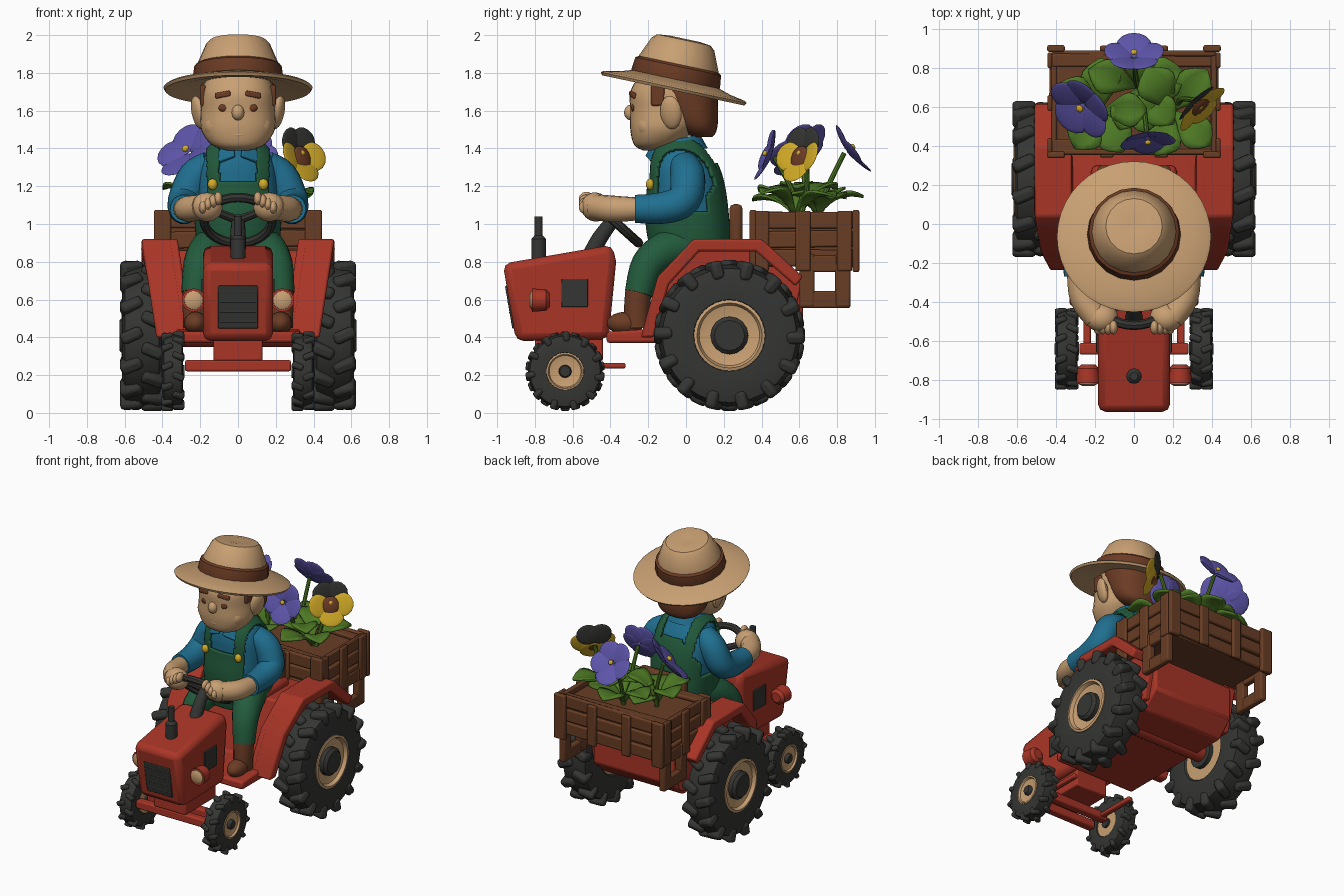
import bpy, bmesh, random
from math import sin, cos, pi, radians
from mathutils import Vector, Matrix, Euler

if "Cube" in bpy.data.objects:
    bpy.data.objects.remove(bpy.data.objects["Cube"])
random.seed(4)
made = []

def material(name, *rgb):
    m = bpy.data.materials.new(name)
    m.use_nodes = True
    m.diffuse_color = (*rgb, 1)
    m.node_tree.nodes["Principled BSDF"].inputs["Base Color"].default_value = (*rgb, 1)
    return m

RED = material("tractor red", .4, .036, .02)
DARK = material("charcoal", .035, .037, .033)
TAN = material("tan", .58, .35, .17)
WOOD = material("wood brown", .14, .047, .018)
HAIR = material("chestnut", .15, .045, .018)
BLUE = material("shirt blue", .014, .16, .28)
GREEN = material("overall green", .016, .105, .045)
LEAF = material("leaf green", .075, .19, .018)
PURPLE = material("petal purple", .11, .09, .4)
YELLOW = material("petal yellow", .65, .41, .02)

def finish(name, bm, mat, bevel=0, thick=0):
    bmesh.ops.recalc_face_normals(bm, faces=bm.faces)
    me = bpy.data.meshes.new(name)
    bm.to_mesh(me)
    bm.free()
    me.materials.append(mat)
    ob = bpy.data.objects.new(name, me)
    bpy.context.collection.objects.link(ob)
    if bevel:
        mod = ob.modifiers.new("bevel", 'BEVEL')
        mod.width, mod.segments = bevel, 2
    if thick:
        mod = ob.modifiers.new("solidify", 'SOLIDIFY')
        mod.thickness, mod.offset = thick, 0
    made.append(ob)
    return ob

def place(loc, rot=(0, 0, 0)):
    return Matrix.Translation(loc) @ Euler([radians(a) for a in rot]).to_matrix().to_4x4()

def box(name, loc, size, mat, rot=(0, 0, 0), bevel=.01):
    bm = bmesh.new()
    bmesh.ops.create_cube(bm, size=1, matrix=place(loc, rot) @ Matrix.Diagonal((*size, 1)))
    return finish(name, bm, mat, bevel)

def ball(name, M, size, mat):
    bm = bmesh.new()
    bmesh.ops.create_uvsphere(bm, u_segments=16, v_segments=10, radius=1, matrix=M @ Matrix.Diagonal((*size, 1)))
    return finish(name, bm, mat)

def prism(name, outline, x0, x1, mat, bevel=.01, lean=lambda y, z: 0):
    bm = bmesh.new()
    ends = [[bm.verts.new((x + lean(y, z), y, z)) for y, z in outline] for x in (x0, x1)]
    n = len(outline)
    for e in ends:
        bm.faces.new(e)
    for i in range(n):
        j = (i + 1) % n
        bm.faces.new((ends[0][i], ends[0][j], ends[1][j], ends[1][i]))
    return finish(name, bm, mat, bevel)

def skin(name, rings, mat, cap=True, keep=None, thick=0):
    bm = bmesh.new()
    vs = [[bm.verts.new(p) for p in r] for r in rings]
    n = len(vs[0])
    for a, b in zip(vs, vs[1:]):
        for i in range(n):
            j = (i + 1) % n
            bm.faces.new((a[i], a[j], b[j], b[i]))
    if cap:
        bm.faces.new(vs[0])
        bm.faces.new(vs[-1])
    if keep:
        drop = [f for f in bm.faces if not keep(*f.calc_center_median())]
        bmesh.ops.delete(bm, geom=drop, context='FACES')
    return finish(name, bm, mat, thick=thick)

def lathe(name, profile, M, mat, n=32, cap=True):
    return skin(name, [[M @ Vector((r * cos(2 * pi * i / n), r * sin(2 * pi * i / n), h)) for i in range(n)]
                       for r, h in profile], mat, cap)

def spline(points, k=4):
    P = [Vector(p) for p in points]
    P = [P[0]] + P + [P[-1]]
    out = []
    for a, b, c, d in zip(P, P[1:], P[2:], P[3:]):
        for j in range(k):
            t = j / k
            out.append((b * 2 + (c - a) * t + (a * 2 - b * 5 + c * 4 - d) * t * t
                        + (b * 3 - a - c * 3 + d) * t ** 3) * .5)
    return out + [P[-1]]

def loft(name, sections, mat, grow=0, k=5, n=48, **kw):
    # each section is a rounded oval: (z, y centre, x radius, y radius)
    soft = lambda v: abs(v) ** .88 * (1 if v > 0 else -1)
    return skin(name, [[((rx + grow) * soft(cos(2 * pi * i / n)), y + (ry + grow) * soft(sin(2 * pi * i / n)), z)
                        for i in range(n)] for z, y, rx, ry in spline(sections, k)], mat, **kw)

def tube(name, points, mat, n=12):
    P = spline(points)
    tan = [(P[min(i + 1, len(P) - 1)].xyz - P[max(i - 1, 0)].xyz).normalized() for i in range(len(P))]
    q, prev, rings = Vector((0, 0, 1)).rotation_difference(tan[0]), tan[0], []
    for p, t in zip(P, tan):
        q = prev.rotation_difference(t) @ q
        prev = t
        rings.append([p.xyz + q @ Vector((cos(2 * pi * i / n), sin(2 * pi * i / n), 0)) * p.w for i in range(n)])
    return skin(name, rings, mat)

# Wheels with chevron lugs
def wheel(name, loc, side, k, cap, lugs):
    M = place(loc, (0, 90 * side, 0)) @ Matrix.Scale(k, 4)
    lathe(name + "_tyre", [(.17, -.08), (.19, -.1), (.3, -.105), (.355, -.09), (.376, 0), (.355, .09), (.3, .105),
                           (.19, .1), (.17, .06)], M, DARK, 40)
    bm = bmesh.new()
    for i in range(lugs * 2):
        h = 1 if i % 2 else -1
        spot = Matrix.Rotation(pi * i / lugs, 4, 'Z') @ place((.35, 0, .056 * h), (24 * h, 0, 0))
        bmesh.ops.create_cube(bm, size=1, matrix=M @ spot @ Matrix.Diagonal((.1, .064, .12, 1)))
    finish(name + "_lugs", bm, DARK, .02 * k)
    lathe(name + "_rim", [(.18, -.09), (.188, .105), (.172, .11), (.16, .085), (.1, .07)], M, TAN)
    lathe(name + "_hub", [(cap, -.12), (cap, .1), (cap * .8, .12)], M, DARK, 16)

for s in (1, -1):
    wheel("rear_wheel", (.508 * s, .23, .41), s, 1, .1, 14)
    wheel("front_wheel", (.345 * s, -.64, .22), s, .525, .065, 11)

# Tractor body
hood = [(-.97, .79), (-.39, .89), (-.37, .8), (-.41, .39), (-.9, .38)]
prism("hood", hood, -.185, .185, RED, .04)
prism("body", [(-.42, .37), (.5, .37), (.62, .48), (.62, .72), (.42, .86), (.02, .86), (-.1, .45), (-.42, .43)],
      -.33, .33, RED, .015)
box("front_beam", (0, -.62, .34), (.26, .36, .13), RED)
for y in (-.64, -.77):
    box("front_axle", (0, y, .25), (.56, .06, .06), RED)
lathe("rear_axle", [(.06, -.45), (.06, .45)], place((0, .23, .41), (0, 90, 0)), RED, 16)
box("grille", (0, -.932, .56), (.21, .014, .23), DARK, (9.7, 0, 0), .005)
for i in range(4):
    z = .48 + .053 * i
    box("grille_slat", (0, -.915 - (z - .56) * .17, z), (.2, .05, .022), DARK, (-15, 0, 0), .004)
lathe("exhaust", [(.04, .78), (.04, .92), (.022, .94), (.022, 1.04)], place((0, -.78, 0)), DARK, 14)
fender = [(-.24, .4), (-.15, .72), (.04, .92), (.4, .92), (.62, .72), (.58, .67),
          (.37, .855), (.07, .855), (-.09, .68), (-.17, .4)]
for s in (1, -1):
    inward = lambda y, z: -.15 * s * (.92 - z) if y < 0 else 0
    prism("fender", fender, .35 * s, .51 * s, RED, .012, inward)
    prism("fender_wall", fender[:5] + [(.55, .42)], .32 * s, .37 * s, RED, .01, inward)
    box("side_vent", (.185 * s, -.59, .635), (.018, .14, .15), DARK, bevel=.004)
    box("steering_rod", (.24 * s, -.48, .25), (.04, .32, .03), RED)
    lamp = place((.235 * s, -.77, .597), (90, 0, 0))
    lathe("headlamp", [(.035, -.05), (.056, -.03), (.062, .045)], lamp, RED, 16)
    lathe("headlamp_lens", [(.052, .03), (.049, .05), (.03, .06)], lamp, TAN, 16)
    box("lamp_bracket", (.19 * s, -.76, .6), (.08, .05, .05), RED)

# Steering wheel
wheel_frame = place((0, -.385, 1.02), (-42, 0, 0))
lathe("steering_wheel", [(.18 + .025 * cos(a * pi / 4), .025 * sin(a * pi / 4)) for a in range(9)],
      wheel_frame, DARK, 32, False)
for a in (90, 210, 330):
    d = wheel_frame @ Vector((.18 * cos(radians(a)), .18 * sin(radians(a)), 0))
    tube("wheel_spoke", [(0, -.385, 1.02, .025), (*d, .02)], DARK, 8)
tube("steering_column", [(0, -.51, .82, .045), (0, -.46, .92, .042), (0, -.38, 1.03, .035)], DARK)

# Seat
box("seat", (0, .1, .87), (.44, .4, .08), RED, bevel=.03)
box("seat_back", (0, .265, .97), (.38, .07, .27), WOOD, bevel=.025)

# Driver body: shirt and overalls
torso = [(.8, .02, .18, .17), (.92, .015, .2, .195), (1.05, .005, .21, .2), (1.2, 0, .215, .185),
         (1.3, -.015, .2, .17), (1.38, -.03, .16, .14), (1.44, -.035, .1, .1)]

def overalls(x, y, z):
    bib = abs(x) < .14 and z < 1.23 if y < 0 else abs(x) < .2 - max(0, z - 1.16) * .8 and z < 1.32
    return z < 1.06 or bib or abs(abs(x) - .13) < .03

loft("shirt", torso, BLUE)
loft("overalls", torso, GREEN, .012, 9, 112, cap=False, keep=overalls, thick=.02)
lathe("neck", [(.085, 1.34), (.08, 1.48)], place((0, -.08, 0)), TAN, 16)
lathe("collar", [(.15, -.04), (.125, .04), (.1, .04)], place((0, -.04, 1.41), (12, 0, 0)), BLUE, 20, False)
for s in (1, -1):
    box("collar_flap", (.065 * s, -.175, 1.37), (.1, .025, .07), BLUE, (-25, 20 * s, 20 * s), .008)
    ball("button", place((.135 * s, -.19, 1.21)), (.026, .022, .03), YELLOW)
    tube("sleeve", [(.14 * s, -.01, 1.31, .08), (.225 * s, .01, 1.25, .092), (.28 * s, -.01, 1.13, .09),
                    (.285 * s, -.12, 1.085, .085), (.285 * s, -.27, 1.08, .075)], BLUE, 16)
    tube("forearm", [(.285 * s, -.24, 1.08, .06), (.26 * s, -.38, 1.08, .07), (.19 * s, -.48, 1.09, .068)], TAN)
    ball("hand", place((.165 * s, -.48, 1.09), (30, 0, 0)), (.085, .075, .078), TAN)
    for i in range(4):
        ball("finger", place((.105 * s + .027 * i * s, -.53, 1.135 - .015 * i), (30, 0, 0)), (.022, .038, .035), TAN)
    tube("trouser_leg", [(.09 * s, .06, .89, .11), (.15 * s, -.09, .865, .105), (.2 * s, -.2, .785, .09),
                         (.225 * s, -.25, .63, .075)], GREEN, 16)
    tube("boot_shaft", [(.225 * s, -.25, .66, .07), (.225 * s, -.26, .55, .068), (.225 * s, -.26, .45, .065)], HAIR)
    ball("boot_toe", place((.225 * s, -.32, .475)), (.062, .1, .06), HAIR)

# Head
loft("head", [(1.39, -.17, .06, .06), (1.42, -.16, .14, .115), (1.5, -.125, .195, .17), (1.6, -.105, .197, .19),
              (1.7, -.105, .19, .19), (1.8, -.08, .16, .16)], TAN, n=32)
loft("hair", [(1.46, .09, .09, .05), (1.49, .07, .15, .09), (1.56, .04, .185, .13), (1.72, -.005, .2, .17),
              (1.8, -.02, .18, .16)], HAIR, n=32)
ball("nose", place((0, -.29, 1.59)), (.034, .038, .042), TAN)
box("mouth", (-.01, -.282, 1.49), (.09, .012, .008), HAIR, (0, 8, 0), .002)
ball("lower_lip", place((0, -.268, 1.472)), (.05, .025, .016), TAN)
for s in (1, -1):
    ball("cheek", place((.1 * s, -.2, 1.52)), (.08, .065, .075), TAN)
    ball("eye", place((.075 * s, -.277, 1.615)), (.028, .014, .022), HAIR)
    box("eyebrow", (.08 * s, -.28, 1.685), (.085, .025, .03), HAIR, (0, 10 * s, 15 * s), .008)
    ball("ear", place((.21 * s, -.08, 1.59), (0, 12 * s, -20 * s)), (.032, .06, .09), TAN)
    box("sideburn", (.186 * s, -.15, 1.68), (.03, .07, .11), HAIR)

# Hat
hat = place((0, -.065, 1.722), (-12, 0, 0))
lathe("hat_brim", [(.18, .02), (.3, -.005), (.385, -.015), (.395, 0), (.38, .01), (.3, .025), (.22, .05)], hat, TAN, 40)
lathe("hat_crown", [(.23, .02), (.215, .13), (.17, .235), (.145, .258), (.08, .265), (.03, .258)], hat, TAN, 20)
lathe("hat_band", [(.236, .035), (.24, .05), (.232, .115), (.21, .13)], hat, HAIR, 20, False)

# Wooden crate
box("crate_core", (0, .62, .9), (.79, .49, .25), WOOD)
for i in range(3):
    z = .82 + .1 * i
    for y in (.37, .875):
        box("crate_slat", (0, y, z), (.84, .03, .088), WOOD, (0, random.uniform(-1, 1), 0))
    for s in (1, -1):
        box("crate_side_slat", (.41 * s, .62, z), (.03, .53, .088), WOOD, (random.uniform(-1, 1), 0, 0))
for s in (1, -1):
    for y in (.355, .9):
        box("crate_post", (.4 * s, y, .91), (.09, .035, .33), WOOD)
        box("crate_batten", (.14 * s, y, .91), (.07, .03, .3), WOOD)
    for y in (.4, .62, .84):
        box("crate_side_batten", (.432 * s, y, .91), (.025, .08, .32), WOOD)
    for y in (.64, .83):
        box("bracket_post", (.41 * s, y, .7), (.05, .08, .28), WOOD)
    for z in (.6, .79):
        box("bracket_rail", (.41 * s, .735, z), (.045, .27, .09), WOOD)
for y in (.4, .84):
    box("crate_rim", (0, y, 1.045), (.84, .07, .03), WOOD, (0, 1, 0))

# Leaves: narrow stalk end, broad arching blade
def leaf(x, y, heading, length, width, rise):
    bm = bmesh.new()
    M = place((x, y, 1.03), (0, 0, heading))
    rows = []
    for i in range(9):
        t = i / 8
        w = width * (.08 + .9 * sin(pi * t ** 1.5))
        z = rise * sin(pi * .62 * t ** .7)
        rows.append([bm.verts.new(M @ Vector((length * t, w * v, z + .2 * w * abs(v)))) for v in (-1, -.5, 0, .5, 1)])
    for a, b in zip(rows, rows[1:]):
        for j in range(4):
            bm.faces.new((a[j], a[j + 1], b[j + 1], b[j]))
    finish("leaf", bm, LEAF, thick=.014)

for cx, cy, turn in ((-.17, .58, 10), (.2, .58, 40), (.02, .7, 20)):
    for i in range(5):
        leaf(cx, cy, turn + 72 * i + random.uniform(-12, 12), random.uniform(.23, .28), random.uniform(.085, .11),
             random.uniform(.1, .18))

# Flowers
def flower(loc, normal, s, root, top, rest, heart):
    M = Matrix.Translation(loc) @ Vector(normal).to_track_quat('Z', 'Y').to_matrix().to_4x4()
    for a, size, mat in ((58, 1, top), (122, 1, top), (-12, 1, rest), (192, 1, rest), (270, 1.12, rest)):
        petal = M @ place((0, 0, -.1 * s if mat == top else 0), (0, 0, a)) @ place((.56 * s, 0, .08 * s), (0, -14, 0))
        ball("petal", petal, (.52 * s * size, .56 * s * size, .07 * s), mat)
    if heart:
        ball("flower_heart", M @ place((0, -.15 * s, .05 * s)), (.42 * s, .45 * s, .12 * s), heart)
    ball("flower_centre", M @ place((0, 0, .1 * s)), (.12 * s, .12 * s, .09 * s), YELLOW)
    end = M @ Vector((0, 0, -.04))
    mid = (Vector(root) + end) / 2 - Vector(normal) * .03
    tube("stem", [(*root, .016), (*mid, .014), (*end, .013)], LEAF, 8)

flower((0, .87, 1.4), (0, .8, .58), .145, (.02, .7, 1.02), PURPLE, PURPLE, None)
flower((-.27, .6, 1.39), (-.5, -.5, .6), .17, (-.18, .6, 1.02), PURPLE, PURPLE, None)
flower((.07, .43, 1.37), (.1, -.93, .35), .135, (.05, .6, 1.02), PURPLE, PURPLE, None)
flower((.33, .61, 1.37), (.66, -.68, .3), .145, (.22, .6, 1.02), DARK, YELLOW, HAIR)

# Smooth shading with sharp edges kept
bpy.ops.object.select_all(action='DESELECT')
for ob in made:
    ob.select_set(True)
bpy.context.view_layer.objects.active = made[0]
bpy.ops.object.shade_smooth_by_angle(angle=radians(35))
